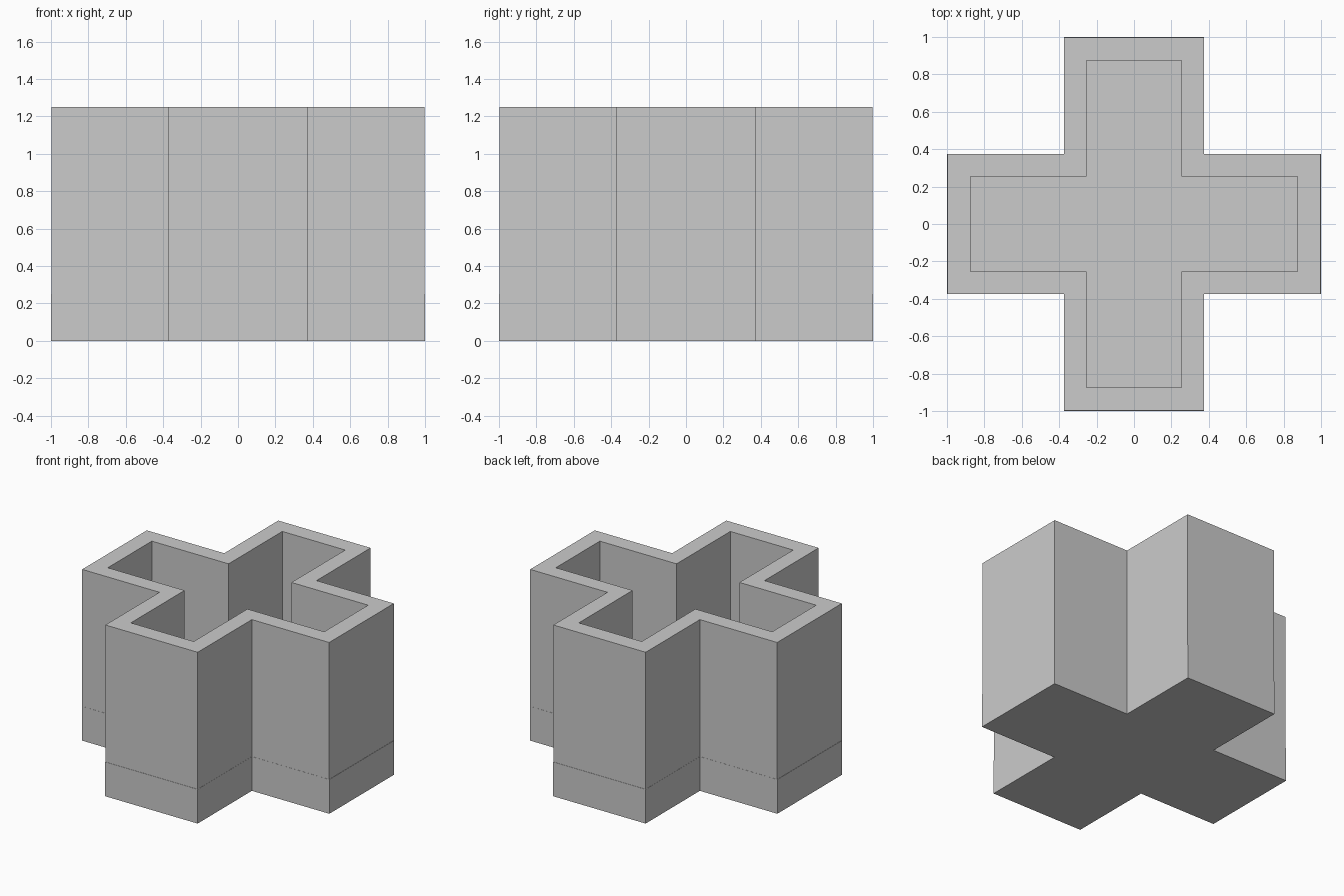
import bpy, bmesh

if "Cube" in bpy.data.objects:
    bpy.data.objects.remove(bpy.data.objects["Cube"])

FLOOR_Z, TOP_Z = 0.25, 1.25


def cross_ring(bm, half, reach, z):
    """Ring of 12 vertices outlining a plus shape."""
    quarter = [(half, -reach), (half, -half), (reach, -half)]
    pts = []
    for _ in range(4):
        pts += quarter
        quarter = [(-y, x) for x, y in quarter]
    return [bm.verts.new((x, y, z)) for x, y in pts]


# Closed plus-shaped vessel: up the outside, over the rim, down the inside
bm = bmesh.new()
sections = [
    (0.374, 1.0, 0.0),
    (0.374, 1.0, FLOOR_Z),
    (0.373, 0.998, FLOOR_Z),   # walls sit a hair inside the base block
    (0.373, 0.998, TOP_Z),
    (0.254, 0.874, TOP_Z),
    (0.254, 0.874, FLOOR_Z),
]
rings = [cross_ring(bm, *s) for s in sections]
for low, high in zip(rings, rings[1:]):
    for i in range(12):
        j = (i + 1) % 12
        bm.faces.new((low[i], low[j], high[j], high[i]))

# Underside and inner floor
bm.faces.new(rings[0][::-1])
bm.faces.new(rings[-1])
bmesh.ops.recalc_face_normals(bm, faces=bm.faces)

mesh = bpy.data.meshes.new("cross_planter")
bm.to_mesh(mesh)
bm.free()
bpy.context.collection.objects.link(bpy.data.objects.new("cross_planter", mesh))
